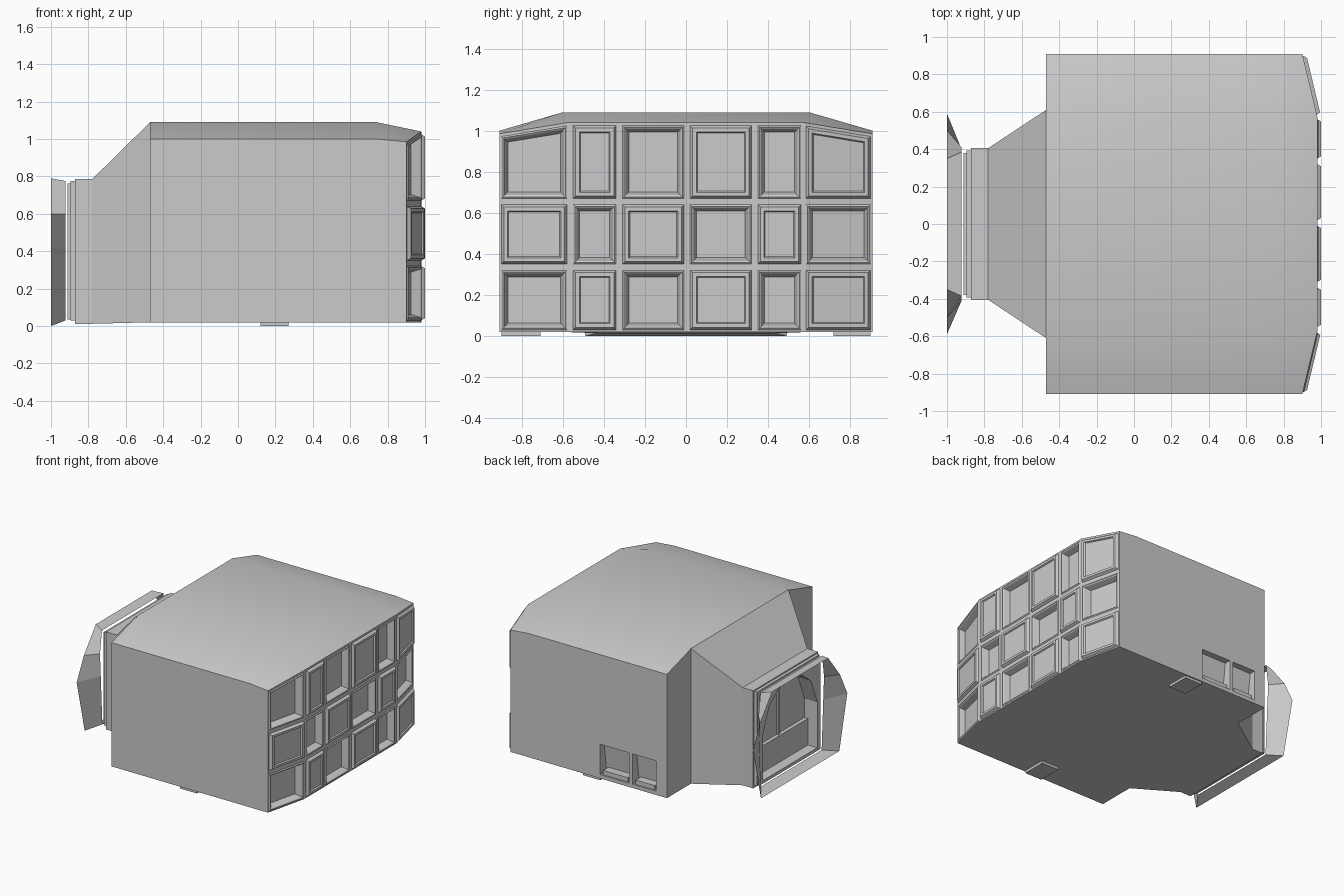
import bpy, bmesh, math

if "Cube" in bpy.data.objects:
    bpy.data.objects.remove(bpy.data.objects["Cube"])


def finish(name, bm, smooth=False):
    bmesh.ops.recalc_face_normals(bm, faces=bm.faces)
    me = bpy.data.meshes.new(name)
    bm.to_mesh(me)
    bm.free()
    ob = bpy.data.objects.new(name, me)
    bpy.context.collection.objects.link(ob)
    if smooth:
        bpy.ops.object.select_all(action='DESELECT')
        ob.select_set(True)
        bpy.context.view_layer.objects.active = ob
        bpy.ops.object.shade_smooth_by_angle(angle=math.radians(28))
    return ob


def loft(name, sections, caps=True, smooth=False):
    """Bridge closed loops of points; optionally cap both ends."""
    bm = bmesh.new()
    rings = [[bm.verts.new(p) for p in s] for s in sections]
    for a, b in zip(rings, rings[1:]):
        for i in range(len(a)):
            j = (i + 1) % len(a)
            bm.faces.new((a[i], a[j], b[j], b[i]))
    if caps:
        bm.faces.new(rings[0])
        bm.faces.new(rings[-1][::-1])
    return finish(name, bm, smooth)


def section(x, half):
    """Mirror a half profile of (y, z), bottom to top, at position x."""
    pts = [(x, y, z) for y, z in half]
    return pts + [(x, -y, z) for x, y, z in reversed(pts)]


def box(name, x, y, z):
    rect = lambda px: [(px, y[0], z[0]), (px, y[1], z[0]), (px, y[1], z[1]), (px, y[0], z[1])]
    return loft(name, [rect(x[0]), rect(x[1])])


def cut(target, cutter):
    m = target.modifiers.new("cut", 'BOOLEAN')
    m.operation = 'DIFFERENCE'
    m.solver = 'EXACT'
    m.object = cutter
    cutter.hide_render = True
    cutter.hide_viewport = True


def slope(y):
    return max(0, abs(y) - 0.575) / 0.335


def face_x(y):
    return 0.98 - 0.08 * slope(y)


def face_top(y):
    return 1.04 - 0.055 * slope(y)


# main hull, with the panelled end folded inwards so the recesses stay open
hull = [(0.575, 0.02), (0.91, 0.02), (0.91, 1.0), (0.6, 1.09)]
edge = [(0.575, 0.02), (0.91, 0.02), (0.91, face_top(0.91)), (0.575, 1.04)]
rim = [(face_x(y), y, z) for _, y, z in section(0, edge)]
inner = [(x - 0.1, y * 0.985, 0.03 + (z - 0.02) * 0.98) for x, y, z in rim]
body = loft("main_body", [section(-0.47, hull), section(0.74, hull), rim, inner], smooth=True)

# two small side scoops on the back side
for i, (x0, x1) in enumerate([(-0.14, 0.115), (-0.375, -0.17)]):
    wedge = lambda x: [(x, 0.95, 0.05), (x, 0.83, 0.05), (x, 0.86, 0.29), (x, 0.95, 0.29)]
    cut(body, loft(f"scoop_cutter_{i}", [wedge(x0), wedge(x1)]))
    box(f"scoop_ledge_{i}", (x0 + 0.02, x1 - 0.02), (0.82, 0.9), (0.05, 0.085))

# panelled end wall: frame strips with alternating recessed and raised cells
yl = [-0.91, -0.9, -0.58, -0.55, -0.34, -0.31, -0.01, 0.02, 0.32, 0.35, 0.56, 0.585, 0.9, 0.91]
zl = [0.02, 0.03, 0.32, 0.35, 0.64, 0.67]
RECESSED = [(0, 0), (0.008, 0.006), (0.016, 0.0), (0.032, -0.045)]
RAISED = [(0, 0), (0.012, 0.02), (0.03, 0.02), (0.036, 0.01)]
bm = bmesh.new()


def row_z(j, y):
    return zl[j] if j < 6 else face_top(y) - (0.015 if j == 6 else 0)


for i in range(13):
    for j in range(7):
        is_cell = i % 2 == 1 and j % 2 == 1
        r, c = j // 2, i // 2
        steps = [(0, 0)]
        if is_cell:
            steps = RECESSED if (r + c) % 2 == 0 else RAISED
        rings = []
        for inset, d in steps:
            ya, yb = yl[i] + inset, yl[i + 1] - inset
            rings.append([bm.verts.new((face_x(y) + d, y, row_z(k, y) + s * inset))
                          for y, k, s in ((ya, j, 1), (yb, j, 1), (yb, j + 1, -1), (ya, j + 1, -1))])
        for a, b in zip(rings, rings[1:]):
            for k in range(4):
                n = (k + 1) % 4
                bm.faces.new((a[k], a[n], b[n], b[k]))
        bm.faces.new(rings[-1])
bmesh.ops.remove_doubles(bm, verts=bm.verts, dist=0.0005)
finish("panelled_end_wall", bm)

# tapering neck and the two seal rings
neck = loft("neck", [section(-0.46, [(0.61, 0.02), (0.61, 1.09)]),
                     section(-0.47, [(0.61, 0.02), (0.61, 1.09)]),
                     section(-0.78, [(0.405, 0.012), (0.405, 0.785)]),
                     section(-0.872, [(0.405, 0.012), (0.405, 0.785)])])
ring_a = box("inner_seal_ring", (-0.896, -0.86), (-0.392, 0.392), (0.03, 0.775))
ring_b = box("outer_seal_ring", (-0.912, -0.885), (-0.38, 0.38), (0.035, 0.762))

# arched doorway cut through rings and into the neck
arch = [(0.34, 0.06), (0.34, 0.42), (0.26, 0.62), (0.13, 0.72)]
door_cutter = loft("doorway_cutter", [section(-1.1, arch), section(-0.8, arch)])
for ob in (neck, ring_a, ring_b):
    cut(ob, door_cutter)
box("door_lower_panel", (-0.83, -0.79), (-0.345, 0.345), (0.055, 0.27))
box("door_mullion", (-0.815, -0.79), (-0.012, 0.012), (0.26, 0.725))

# flared collar around the doorway
loft("flared_collar", [section(-0.922, [(0.38, 0.03), (0.40, 0.42), (0.41, 0.6), (0.385, 0.775)]),
                       section(-1.0, [(0.49, 0.0), (0.59, 0.42), (0.5, 0.6), (0.35, 0.79)])], caps=False)

# flat feet
for side, y in (("front", (-0.9, -0.71)), ("back", (0.72, 0.9))):
    box(side + "_foot", (0.12, 0.27), y, (0.0, 0.03))
